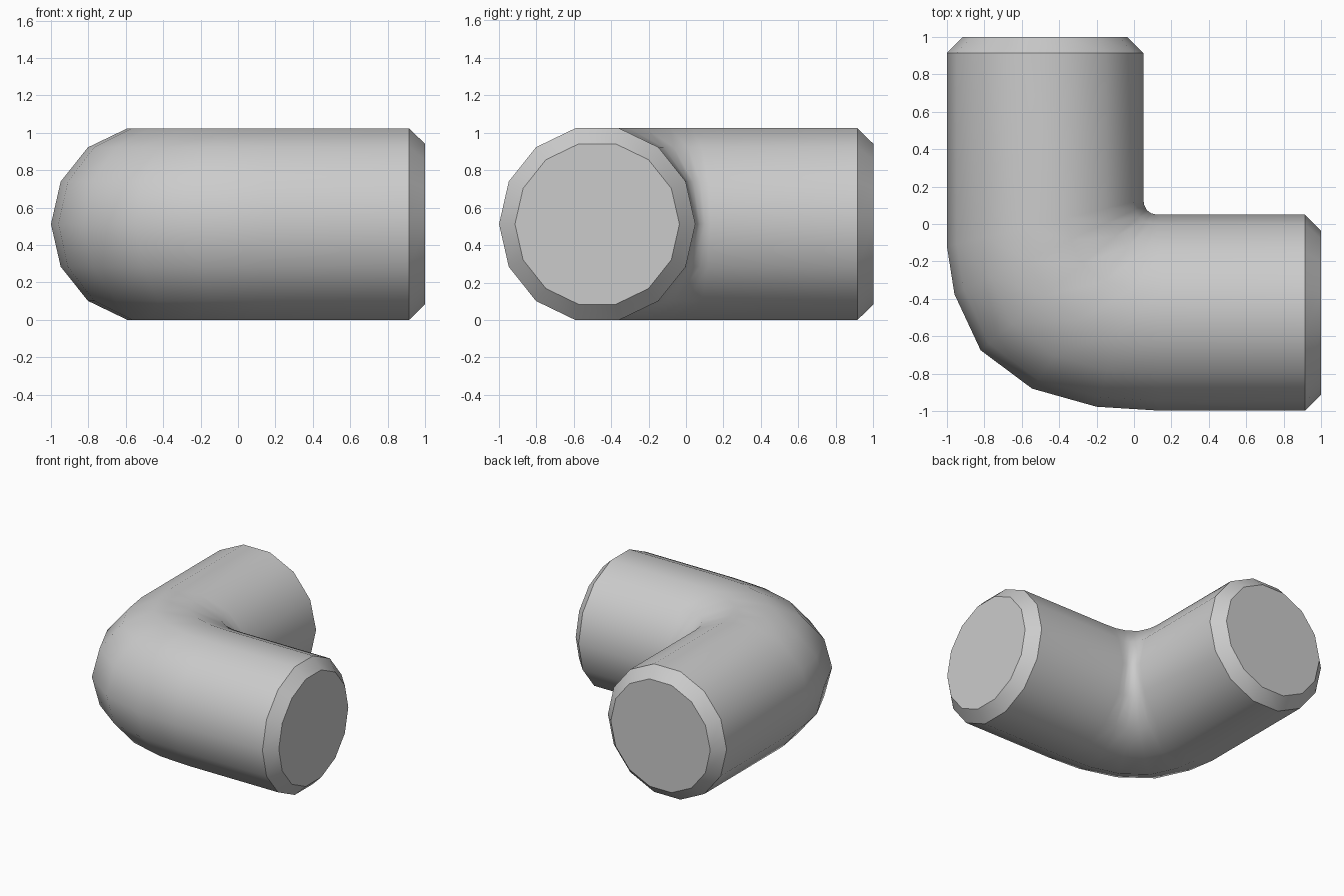
import bpy, bmesh, math
from mathutils import Vector

if "Cube" in bpy.data.objects:
    bpy.data.objects.remove(bpy.data.objects["Cube"])

SIDES, R = 14, 0.525
HALF_H = R * math.sin(math.radians(540 / 7))   # top flat of the 14-gon
INSET = 0.085

# Each section of the elbow: (outer point, inner point) in plan
sections = [
    ((-1 + INSET, 1), (0.05 - INSET, 1)),      # bevelled end
    ((-1, 0.915), (0.05, 0.915)),
    ((-1, -0.12), (0.05, 0.13)),               # bend starts
    ((-0.96, -0.375), (0.055, 0.10)),
    ((-0.82, -0.675), (0.068, 0.075)),
    ((-0.545, -0.88), (0.09, 0.058)),
    ((-0.20, -0.977), (0.115, 0.051)),
    ((0.14, -0.998), (0.145, 0.05)),           # bend ends
    ((0.915, -0.998), (0.915, 0.05)),
    ((1, -0.998 + INSET), (1, 0.05 - INSET)),  # bevelled end
]

# Loft 14-sided rings along the elbow and cap both ends
bm = bmesh.new()
rings = []
for i, (outer, inner) in enumerate(sections):
    o, n = Vector((*outer, 0)), Vector((*inner, 0))
    mid, half = (o + n) / 2, (o - n) / 2
    height = R - INSET if i in (0, len(sections) - 1) else R
    ring = []
    for k in range(SIDES):
        a = math.tau * k / SIDES
        p = mid + half * math.cos(a)
        ring.append(bm.verts.new((p.x, p.y, HALF_H + height * math.sin(a))))
    rings.append(ring)
for a, b in zip(rings, rings[1:]):
    for k in range(SIDES):
        j = (k + 1) % SIDES
        bm.faces.new((a[k], a[j], b[j], b[k]))
bm.faces.new(rings[0])
bm.faces.new(rings[-1])
bmesh.ops.recalc_face_normals(bm, faces=bm.faces)

mesh = bpy.data.meshes.new("pipe_elbow")
bm.to_mesh(mesh)
bm.free()
pipe = bpy.data.objects.new("pipe_elbow", mesh)
bpy.context.collection.objects.link(pipe)

# Smooth sides, crisp bevels and caps
bpy.context.view_layer.objects.active = pipe
pipe.select_set(True)
bpy.ops.object.shade_smooth_by_angle(angle=math.radians(36))
